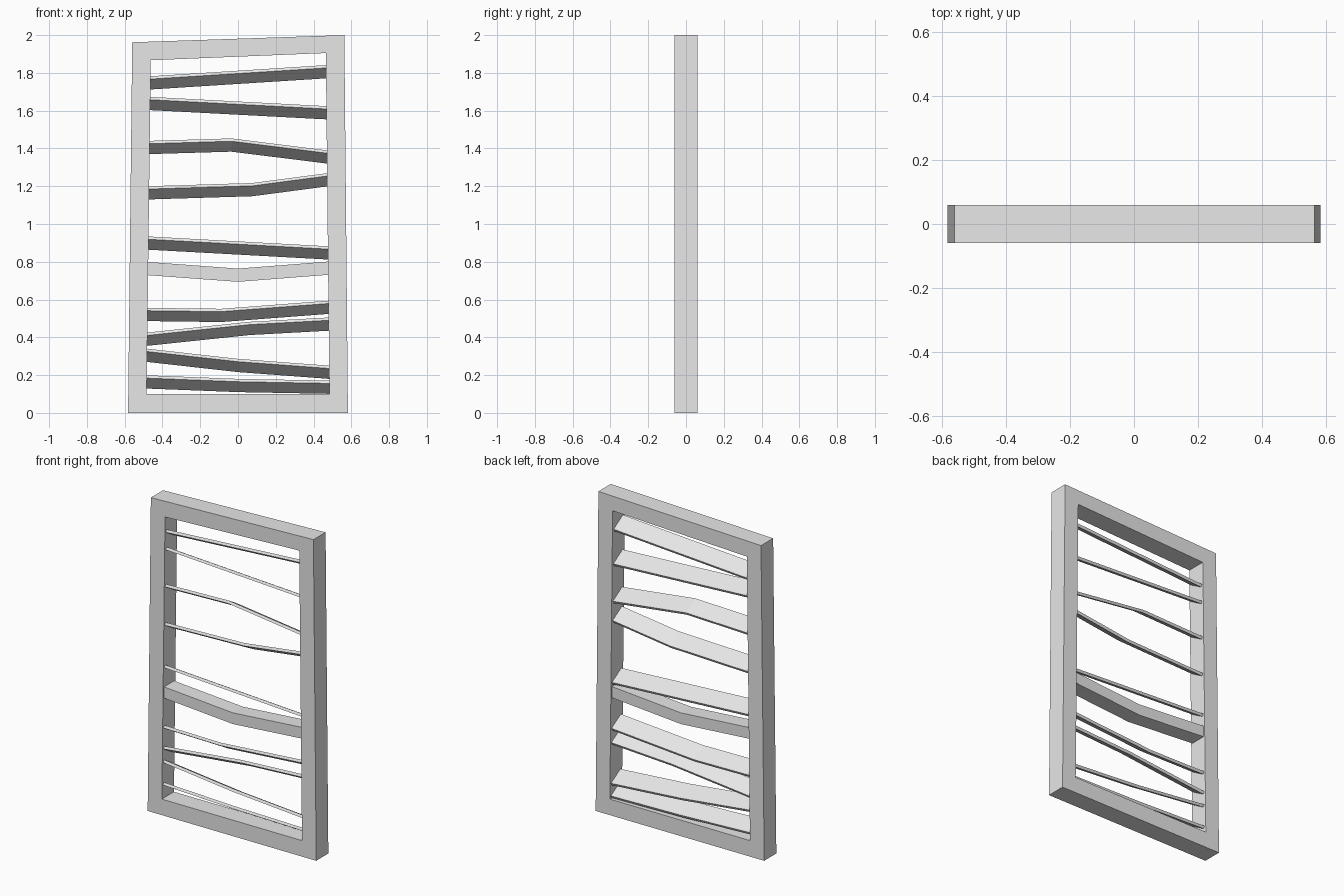
import bpy, bmesh

cube = bpy.data.objects.get("Cube")
if cube:
    bpy.data.objects.remove(cube, do_unlink=True)

GREY = (0.8, 0.8, 0.8, 1.0)
paint = bpy.data.materials.new("light_grey_paint")
paint.use_nodes = True
paint.diffuse_color = GREY
paint.node_tree.nodes["Principled BSDF"].inputs["Base Color"].default_value = GREY


def finish(name, bm):
    bmesh.ops.recalc_face_normals(bm, faces=bm.faces)
    mesh = bpy.data.meshes.new(name)
    bm.to_mesh(mesh)
    bm.free()
    mesh.materials.append(paint)
    bpy.context.collection.objects.link(bpy.data.objects.new(name, mesh))


def loft(name, rings, closed=False):
    """Skin a row of equal-sized rings, capping the ends unless it loops."""
    bm = bmesh.new()
    rows = [[bm.verts.new(p) for p in ring] for ring in rings]
    n = len(rows[0])
    pairs = list(zip(rows, rows[1:]))
    if closed:
        pairs.append((rows[-1], rows[0]))
    else:
        bm.faces.new(rows[0])
        bm.faces.new(rows[-1])
    for a, b in pairs:
        for i in range(n):
            j = (i + 1) % n
            bm.faces.new((a[i], a[j], b[j], b[i]))
    finish(name, bm)


# Outer frame: tapered sides and a sloping top, square in section
outer = [(-0.582, 0), (0.582, 0), (0.563, 2.0), (-0.56, 1.962)]
inner = [(-0.484, 0.1), (0.484, 0.1), (0.465, 1.905), (-0.462, 1.867)]
DEPTH = 0.06
loft("frame", [[(ox, -DEPTH, oz), (ox, DEPTH, oz), (ix, DEPTH, iz), (ix, -DEPTH, iz)]
               for (ox, oz), (ix, iz) in zip(outer, inner)], closed=True)


def half_opening(z):
    return 0.486 - 0.0122 * (z - 0.1)


def bar(name, section, left, right, bend=None):
    """Run a (y, z) section across the opening, with an optional kink (x, z)."""
    path = [(-half_opening(left), left), (half_opening(right), right)]
    if bend:
        path.insert(1, bend)
    loft(name, [[(x, y, z + dz) for y, dz in section] for x, z in path])


# Slat section: a thin board sloping down to the back; heights are from its top edge
slat = [(-0.042, 0), (-0.05, -0.015), (0.042, -0.07), (0.05, -0.055)]
slats = [
    (1.782, 1.841, None),
    (1.673, 1.624, None),
    (1.440, 1.390, (-0.035, 1.453)),
    (1.200, 1.269, (0.077, 1.217)),
    (0.934, 0.882, None),
    (0.556, 0.594, (-0.09, 0.551)),
    (0.425, 0.505, (0.06, 0.482)),
    (0.340, 0.250, (0, 0.286)),
    (0.199, 0.171, (0, 0.180)),
]
for number, (left, right, bend) in enumerate(slats, 1):
    bar(f"slat_{number}", slat, left, right, bend)

# Middle rail: a solid bar sagging at its centre
rail = [(-0.05, 0), (-0.05, -0.07), (0.05, -0.07), (0.05, 0)]
bar("middle_rail", rail, 0.799, 0.801, (0, 0.764))
